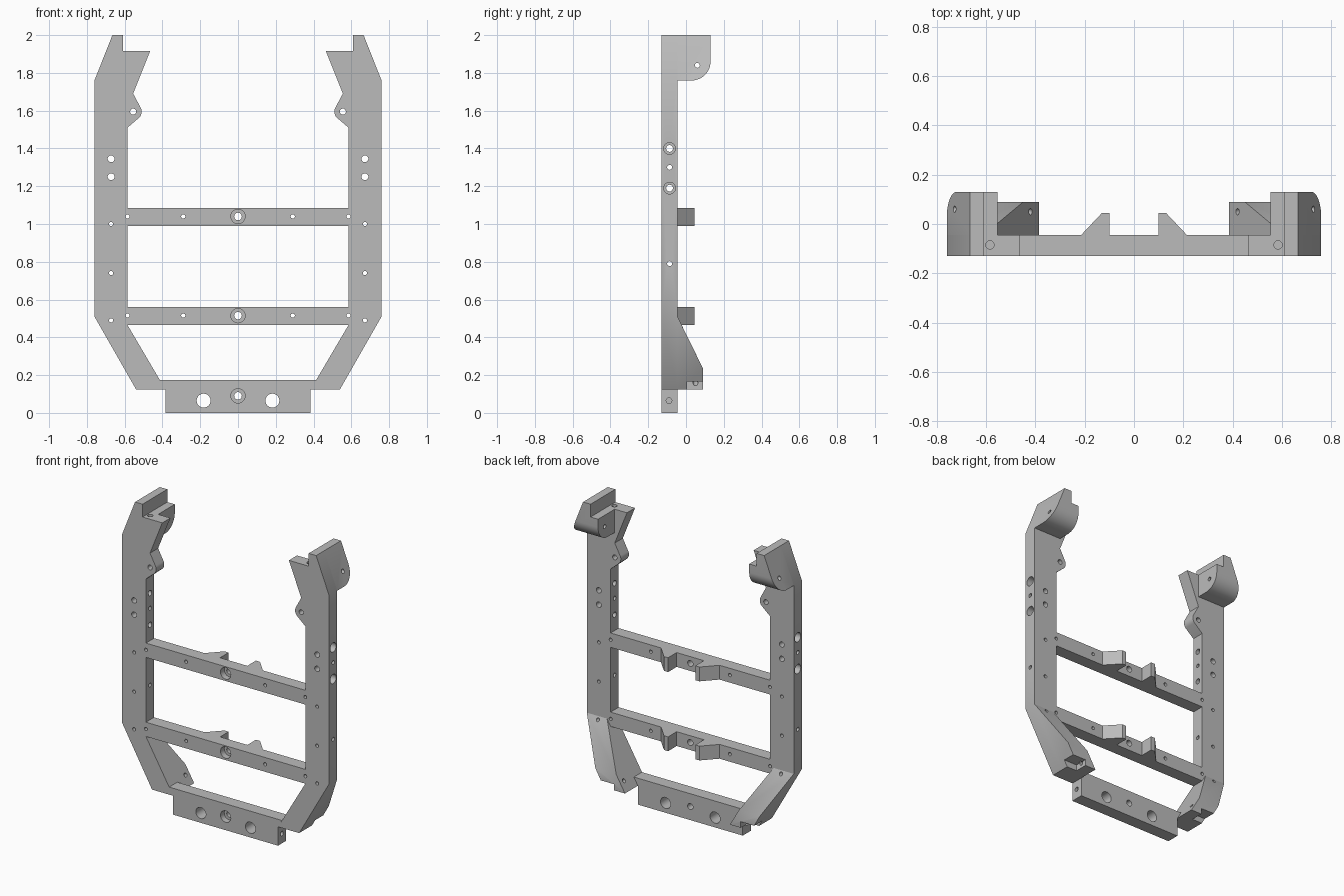
import bpy, bmesh, math
from mathutils import Vector, Matrix

if "Cube" in bpy.data.objects:
    bpy.data.objects.remove(bpy.data.objects["Cube"])

GREY = bpy.data.materials.new("light grey")
GREY.diffuse_color = (0.50, 0.50, 0.50, 1)
GREY.use_nodes = True
GREY.node_tree.nodes["Principled BSDF"].inputs["Base Color"].default_value = GREY.diffuse_color
FRONT, BACK = -0.13, -0.045


def finish(bm, name):
    bmesh.ops.recalc_face_normals(bm, faces=bm.faces)
    me = bpy.data.meshes.new(name)
    bm.to_mesh(me)
    bm.free()
    me.materials.append(GREY)
    ob = bpy.data.objects.new(name, me)
    bpy.context.collection.objects.link(ob)
    return ob


def prism(name, pts, lo, hi, axis):
    """Extrude a 2D outline from lo to hi: axis x takes (y,z), y takes (x,z), z takes (x,y)."""
    place = {'x': lambda p, t: (t, *p), 'y': lambda p, t: (p[0], t, p[1]),
             'z': lambda p, t: (*p, t)}[axis]
    bm = bmesh.new()
    face = bm.faces.new([bm.verts.new(place(p, lo)) for p in pts])
    ext = bmesh.ops.extrude_face_region(bm, geom=[face])['geom']
    step = Vector(place((0, 0), hi - lo))
    bmesh.ops.translate(bm, vec=step, verts=[v for v in ext if isinstance(v, bmesh.types.BMVert)])
    return finish(bm, name)


def boolean(ob, other, op, keep=False):
    mod = ob.modifiers.new("bool", 'BOOLEAN')
    mod.operation, mod.object, mod.solver = op, other, 'EXACT'
    bpy.context.view_layer.update()
    me = bpy.data.meshes.new_from_object(ob.evaluated_get(bpy.context.evaluated_depsgraph_get()))
    ob.modifiers.clear()
    ob.data = me
    if not keep:
        bpy.data.objects.remove(other)
    return ob


def arc(cx, cy, r, a0, a1, n):
    return [(cx + r * math.cos(math.radians(a0 + (a1 - a0) * i / n)),
             cy + r * math.sin(math.radians(a0 + (a1 - a0) * i / n))) for i in range(n + 1)]


def drill(bm, start, direction, steps, n=24):
    """Stepped round cutter; steps are (distance, radius) along the direction."""
    rot = Vector(direction).to_track_quat('Z', 'Y').to_matrix().to_4x4()
    mat = Matrix.Translation(start) @ rot
    rings = [[bm.verts.new(mat @ Vector((*p, d))) for p in arc(0, 0, r, 0, 360 - 360 / n, n - 1)]
             for d, r in steps]
    for a, b in zip(rings, rings[1:]):
        for i in range(n):
            bm.faces.new((a[i], a[(i + 1) % n], b[(i + 1) % n], b[i]))
    bm.faces.new(rings[0][::-1])
    bm.faces.new(rings[-1])


# Right side rail: front plate with pointed hook and rounded lug
rail = prism("side_rail",
             [(0.385, 0.125), (0.54, 0.125), (0.76, 0.51), (0.76, 1.76), (0.665, 2.0),
              (0.61, 2.0), (0.61, 1.915), (0.465, 1.915), (0.555, 1.69)]
             + arc(0.555, 1.595, 0.045, 150, 225, 8) + [(0.585, 1.51), (0.585, 0.465)],
             FRONT, BACK, 'y')

# Thick upper block with a rounded lower back corner
block = prism("block", [(0.555, 1.76), (0.76, 1.76), (0.665, 2.0), (0.61, 2.0),
                        (0.61, 1.915), (0.555, 1.915)], BACK, 0.13, 'y')
boolean(block, prism("round", [(-0.3, 1.76)] + arc(0.03, 1.86, 0.1, -90, 0, 12)
                     + [(0.13, 2.1), (-0.3, 2.1)], 0.3, 1.0, 'x'), 'INTERSECT')
boolean(rail, block, 'UNION')

# Thickened lower leg with a tapered back and a small foot recess
leg = prism("leg", [(0.385, 0.125), (0.54, 0.125), (0.76, 0.51), (0.6114, 0.51)],
            BACK, 0.09, 'y')
boolean(leg, prism("taper", [(-0.3, 0.05), (0.2, 0.05), (0.2, 0.235), (0.09, 0.235),
                             (-0.045, 0.51), (-0.3, 0.51)], 0.2, 1.0, 'x'), 'INTERSECT')
boolean(leg, prism("recess", [(0.005, 0.05), (0.2, 0.05), (0.2, 0.165), (0.005, 0.165)],
                   0.465, 0.8, 'x'), 'DIFFERENCE')
boolean(rail, leg, 'UNION')

# Crossbars with two ramped stops on the back
bars = []
for name, z in (("lower_crossbar", 0.465), ("upper_crossbar", 0.99)):
    half = [(0.585, FRONT), (0.585, BACK), (0.215, BACK), (0.13, 0.045), (0.10, 0.045), (0.10, BACK)]
    bars.append(prism(name, half + [(-x, y) for x, y in reversed(half)], z, z + 0.095, 'z'))

# Base plate joining the two legs
base = prism("base_plate", [(-0.385, 0), (0.385, 0), (0.385, 0.125), (0.4143, 0.175),
                            (-0.4143, 0.175), (-0.385, 0.125)], FRONT, BACK, 'y')

# Drill cutters shared by all the parts
bm = bmesh.new()
for z in (0.09, 0.515, 1.04):
    drill(bm, (0, -0.2, z), (0, 1, 0), [(0, 0.038), (0.11, 0.038), (0.11, 0.02), (0.3, 0.02)])
small = [(0.29, 1.04), (0.585, 1.04), (0.29, 0.515), (0.585, 0.515),
         (0.672, 1.0), (0.672, 0.74), (0.672, 0.49)]
through = [(x, z, 0.011) for x, z in small] + [
    (0.672, 1.345, 0.018), (0.672, 1.25, 0.018), (0.555, 1.595, 0.016), (0.182, 0.065, 0.037)]
for s in (1, -1):
    for x, z, r in through:
        drill(bm, (s * x, -0.2, z), (0, 1, 0), [(0, r), (0.2, r)])
    for z in (1.4, 1.19):
        drill(bm, (s * 0.8, -0.087, z), (-s, 0, 0),
              [(0, 0.031), (0.09, 0.031), (0.09, 0.018), (0.3, 0.018)])
    for y, z, r, start, length in ((-0.087, 1.3, 0.013, 0.8, 0.3), (-0.087, 0.79, 0.013, 0.8, 0.3),
                                   (0.06, 1.84, 0.013, 0.8, 0.3), (-0.09, 0.065, 0.015, 0.42, 0.13)):
        drill(bm, (s * start, y, z), (-s, 0, 0), [(0, r), (length, r)])
    drill(bm, (s * 0.585, -0.085, 1.95), (0, 0, -1), [(0, 0.017), (0.13, 0.017)])
    drill(bm, (s * 0.39, 0.05, 0.203), (s * 0.862, 0, -0.507), [(0, 0.013), (0.2, 0.013)])
drills = finish(bm, "drills")
for ob in [rail, base] + bars:
    boolean(ob, drills, 'DIFFERENCE', keep=True)
bpy.data.objects.remove(drills)

# Mirror the rail to the left side and smooth the round surfaces
rail.modifiers.new("mirror", 'MIRROR').use_axis = (True, False, False)
for ob in [rail, base] + bars:
    bpy.ops.object.select_all(action='DESELECT')
    ob.select_set(True)
    bpy.context.view_layer.objects.active = ob
    bpy.ops.object.shade_smooth_by_angle(angle=math.radians(30))
